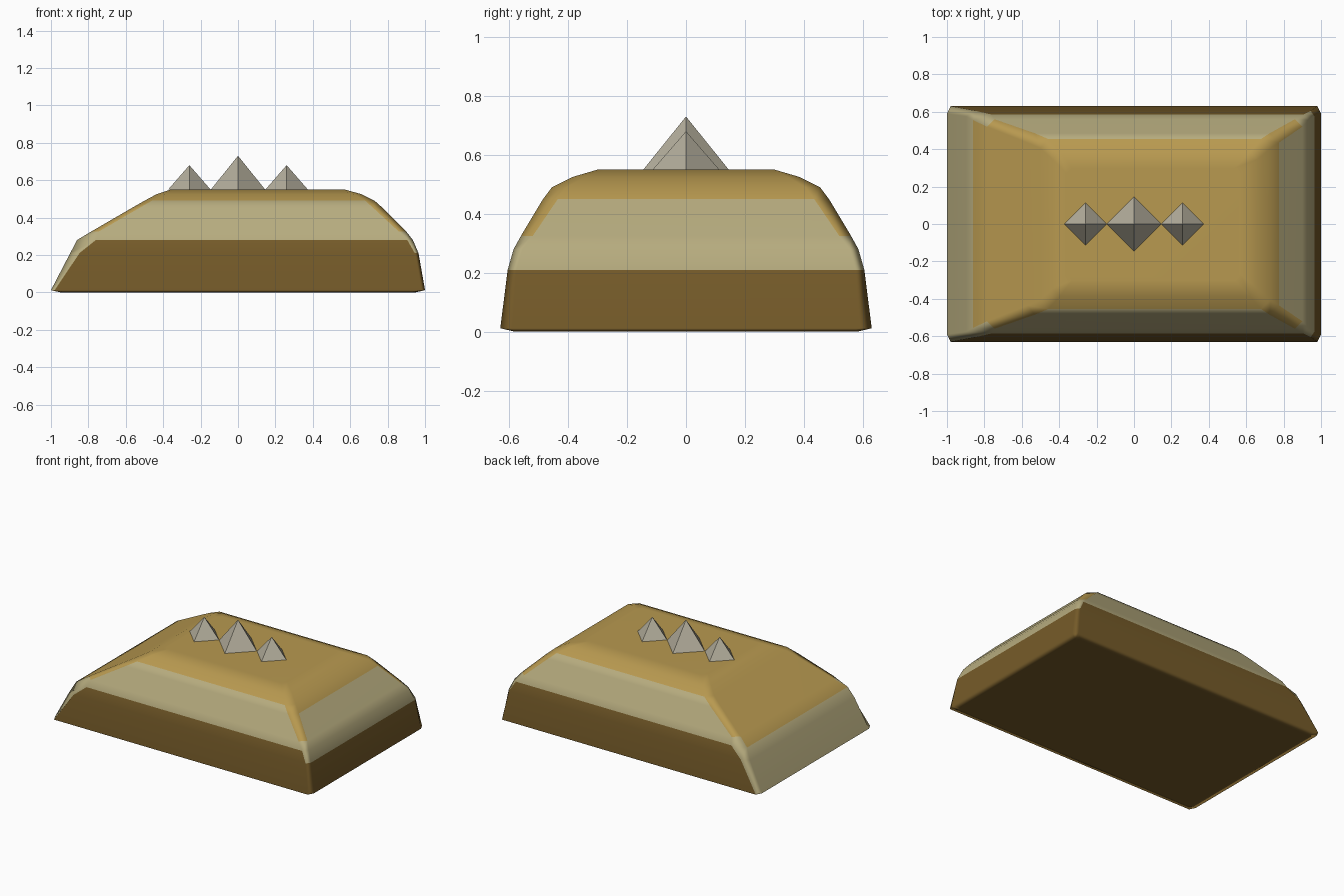
import bpy, bmesh

if "Cube" in bpy.data.objects:
    bpy.data.objects.remove(bpy.data.objects["Cube"])


def material(name, rgb):
    m = bpy.data.materials.new(name)
    m.diffuse_color = (*rgb, 1)
    m.use_nodes = True
    m.node_tree.nodes["Principled BSDF"].inputs["Base Color"].default_value = m.diffuse_color
    return m


def make_object(name, bm, mats):
    bmesh.ops.recalc_face_normals(bm, faces=bm.faces[:])
    mesh = bpy.data.meshes.new(name)
    bm.to_mesh(mesh)
    bm.free()
    for m in mats:
        mesh.materials.append(m)
    ob = bpy.data.objects.new(name, mesh)
    bpy.context.collection.objects.link(ob)
    return ob


gold = material("gold", (0.48, 0.32, 0.08))
beige = material("beige", (0.47, 0.41, 0.21))
brown = material("brown", (0.18, 0.105, 0.022))
steel = material("steel", (0.45, 0.42, 0.33))

# Plate cross-sections: z, left x, right x, half depth, left chamfer, right chamfer, y chamfer
rings = [
    (0.000, -0.95, 0.95, 0.58, 0.02, 0.02, 0.02),
    (0.012, -1.00, 1.00, 0.63, 0.02, 0.02, 0.04),
    (0.210, -0.897, 0.965, 0.605, 0.05, 0.02, 0.03),
    (0.280, -0.86, 0.935, 0.585, 0.10, 0.03, 0.03),
    (0.325, -0.785, 0.90, 0.56, 0.04, 0.04, 0.04),
    (0.450, -0.57, 0.775, 0.485, 0.04, 0.05, 0.05),
    (0.490, -0.50, 0.73, 0.455, 0.04, 0.05, 0.05),
    (0.525, -0.435, 0.66, 0.385, 0.04, 0.04, 0.04),
    (0.550, -0.36, 0.57, 0.30, 0.03, 0.03, 0.03),
]
# Colour per band, in the order front/back, right corners, right, left, left corners
bands = ["nnnnn", "nnnbb", "nbbbb", "bbbgb", "bgbgg", "bgggg", "ggggg", "ggggg"]
side_slot = [0, 1, 2, 1, 0, 4, 3, 4]

bm = bmesh.new()
loops = []
for z, xl, xr, y, cl, cr, cy in rings:
    pts = [(xl + cl, -y), (xr - cr, -y), (xr, cy - y), (xr, y - cy),
           (xr - cr, y), (xl + cl, y), (xl, y - cy), (xl, cy - y)]
    loops.append([bm.verts.new((px, py, z)) for px, py in pts])
for lower, upper, colours in zip(loops, loops[1:], bands):
    for i in range(8):
        j = (i + 1) % 8
        f = bm.faces.new((lower[i], lower[j], upper[j], upper[i]))
        f.material_index = "gbn".index(colours[side_slot[i]])
bm.faces.new(loops[0][::-1]).material_index = 2
bm.faces.new(loops[-1]).material_index = 0
for f in bm.faces:
    f.smooth = True
plate = make_object("armour_plate", bm, [gold, beige, brown])
plate.modifiers.new("weighted_normals", 'WEIGHTED_NORMAL').weight = 60

# Row of four-sided spikes on the top
for name, x, r, h in (("left_spike", -0.26, 0.113, 0.13),
                      ("middle_spike", 0, 0.145, 0.18),
                      ("right_spike", 0.26, 0.113, 0.13)):
    bm = bmesh.new()
    bmesh.ops.create_cone(bm, cap_ends=True, segments=4, radius1=r, radius2=0, depth=h)
    bmesh.ops.remove_doubles(bm, verts=bm.verts[:], dist=1e-5)
    spike = make_object(name, bm, [steel])
    spike.location = (x, 0, 0.55 + h / 2)
